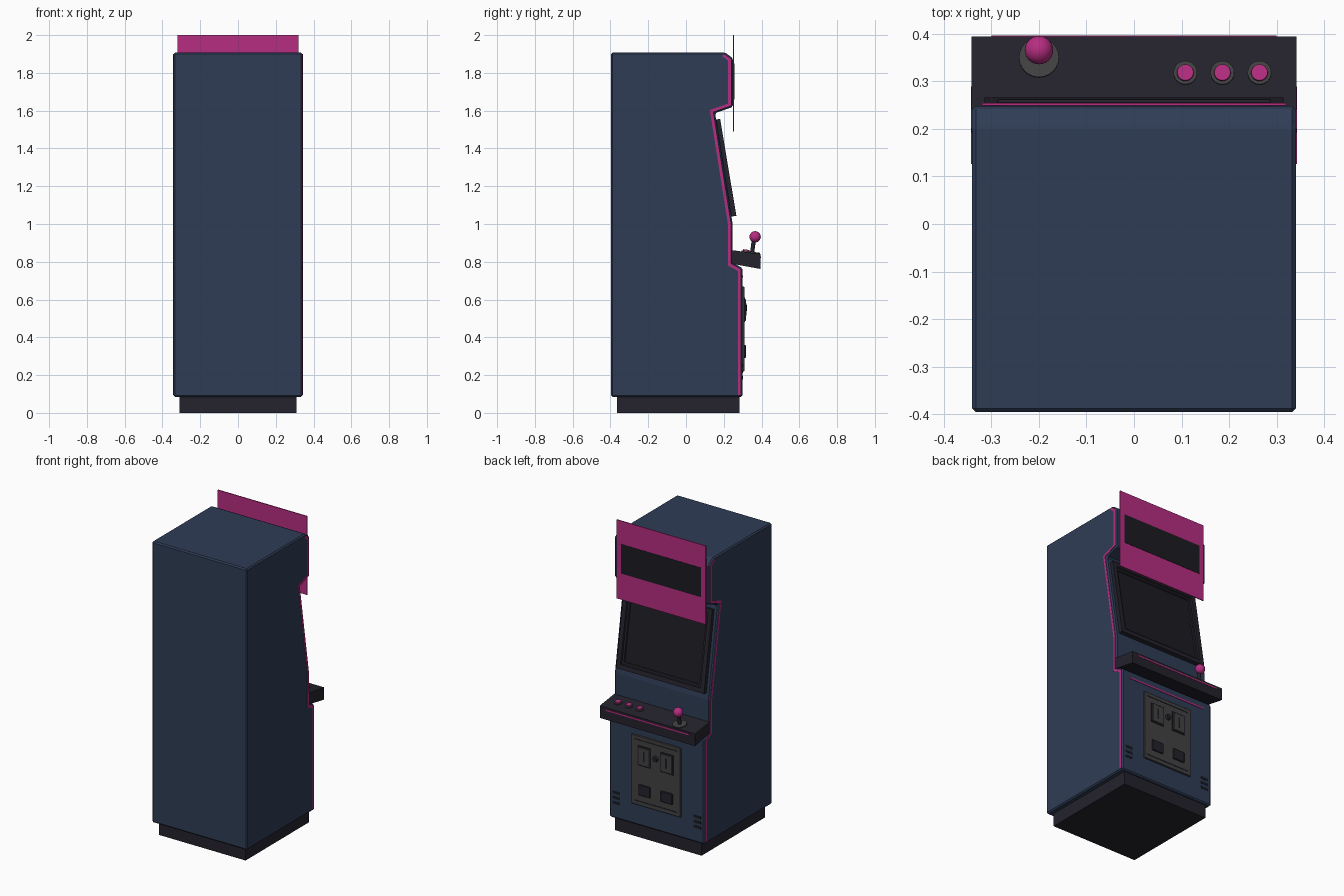
import bpy, bmesh, math
from mathutils import Vector

if "Cube" in bpy.data.objects:
    bpy.data.objects.remove(bpy.data.objects["Cube"])


def material(name, rgb):
    m = bpy.data.materials.new(name)
    m.diffuse_color = (*rgb, 1)
    m.use_nodes = True
    m.node_tree.nodes["Principled BSDF"].inputs["Base Color"].default_value = m.diffuse_color
    return m


NAVY = material("navy", (0.028, 0.046, 0.092))
DARK = material("charcoal", (0.018, 0.016, 0.025))
PINK = material("pink", (0.47, 0.027, 0.22))
GREY = material("grey", (0.055, 0.055, 0.057))
BLACK = material("screen_black", (0.012, 0.012, 0.016))


def finish(name, bm, mats, bevel=0):
    bmesh.ops.recalc_face_normals(bm, faces=bm.faces)
    me = bpy.data.meshes.new(name)
    bm.to_mesh(me)
    bm.free()
    ob = bpy.data.objects.new(name, me)
    bpy.context.collection.objects.link(ob)
    for m in mats:
        me.materials.append(m)
    if bevel:
        mod = ob.modifiers.new("bevel", 'BEVEL')
        mod.width = bevel
        mod.segments = 1
    return ob


def prism(name, pts, x0, x1, mat, bevel=0):
    """Extrude a (y, z) outline from x0 to x1."""
    bm = bmesh.new()
    f = bm.faces.new([bm.verts.new((x0, y, z)) for y, z in pts])
    ext = bmesh.ops.extrude_face_region(bm, geom=[f])["geom"]
    bmesh.ops.translate(bm, vec=(x1 - x0, 0, 0),
                        verts=[v for v in ext if isinstance(v, bmesh.types.BMVert)])
    return finish(name, bm, [mat], bevel)


def box(name, x, y, z, mat, bevel=0):
    """Box from (min, max) pairs."""
    return prism(name, [(y[0], z[0]), (y[1], z[0]), (y[1], z[1]), (y[0], z[1])],
                 x[0], x[1], mat, bevel)


def cylinder(name, loc, r, depth, rot, mat, r2=None, sides=24):
    bpy.ops.mesh.primitive_cone_add(vertices=sides, radius1=r, radius2=r if r2 is None else r2,
                                    depth=depth, location=loc, rotation=(rot, 0, 0))
    ob = bpy.context.object
    ob.name = name
    ob.data.materials.append(mat)
    bpy.ops.object.shade_smooth_by_angle()
    return ob


def offset(path, d):
    """Mitred offset of an open path to its left side."""
    p = [Vector(q) for q in path]
    out = []
    for i, q in enumerate(p):
        dirs = []
        if i > 0:
            dirs.append((q - p[i - 1]).normalized())
        if i < len(p) - 1:
            dirs.append((p[i + 1] - q).normalized())
        ns = [Vector((-t.y, t.x)) for t in dirs]
        n = sum(ns, Vector((0, 0))).normalized()
        out.append(tuple(q + n * (d / n.dot(ns[0]))))
    return out


# Cabinet body and plinth
FRONT = [(0.299, 0.085), (0.299, 0.767), (0.247, 0.795), (0.247, 1.0),
         (0.154, 1.587), (0.248, 1.62), (0.248, 1.878), (0.207, 1.908)]
prism("cabinet_body", FRONT + [(-0.396, 1.908), (-0.396, 0.085)], -0.341, 0.341, NAVY, 0.008)
box("plinth", (-0.31, 0.31), (-0.365, 0.283), (0, 0.09), DARK)

# Pink edge trim on both sides
edge = [(0.299, 0.095)] + FRONT[1:]
trim = offset(edge, 0.01) + offset(edge, 0.025)[::-1]
for side, s in (("left", -1), ("right", 1)):
    prism(side + "_trim", trim, s * 0.337, s * 0.343, PINK)

# Marquee sign
box("marquee_sign", (-0.32, 0.32), (0.249, 0.255), (1.49, 2.0), PINK)
box("marquee_panel", (-0.287, 0.287), (0.254, 0.257), (1.66, 1.85), BLACK)

# Monitor bezel with stepped recess down to the screen
bm = bmesh.new()
bmesh.ops.create_cube(bm, size=1)
bmesh.ops.scale(bm, vec=(0.63, 0.05, 0.52), verts=bm.verts)
face = max(bm.faces, key=lambda f: f.calc_center_median().y)
for thick, depth in ((0.04, 0), (0.004, -0.01), (0.018, 0), (0.004, -0.008)):
    bmesh.ops.inset_region(bm, faces=[face], thickness=thick, depth=depth)
face.material_index = 1
bezel = finish("monitor_bezel", bm, [DARK, BLACK])
bezel.location = (0, 0.199, 1.296)
bezel.rotation_euler.x = math.radians(9.5)

# Control panel with its front stripe
prism("control_panel", [(0.24, 0.862), (0.24, 0.79), (0.395, 0.762), (0.395, 0.841)],
      -0.342, 0.342, DARK)
box("panel_stripe", (-0.3, 0.3), (0.393, 0.397), (0.82, 0.829), PINK)
TILT = math.radians(-7.7)


def panel_z(y):
    return 0.862 - (y - 0.24) * 0.135


# Joystick
cylinder("joystick_base", (-0.2, 0.35, panel_z(0.35)), 0.042, 0.012, TILT, GREY)
cylinder("joystick_shaft", (-0.2, 0.355, 0.885), 0.011, 0.08, TILT, DARK)
bpy.ops.mesh.primitive_uv_sphere_add(segments=24, ring_count=16, radius=0.03,
                                     location=(-0.2, 0.366, 0.932))
ball = bpy.context.object
ball.name = "joystick_ball"
ball.data.materials.append(PINK)
bpy.ops.object.shade_smooth_by_angle()

# Push buttons
for i in range(3):
    x = 0.108 + 0.078 * i
    z = panel_z(0.318)
    cylinder(f"button_ring_{i + 1}", (x, 0.318, z), 0.025, 0.012, TILT, GREY)
    cylinder(f"button_{i + 1}", (x, 0.318, z + 0.004), 0.019, 0.018, TILT, PINK, 0.017)

# Stripe under the control panel
box("front_stripe", (-0.285, 0.285), (0.297, 0.302), (0.718, 0.728), PINK)

# Coin door
box("coin_door", (-0.178, 0.178), (0.29, 0.309), (0.22, 0.67), GREY, 0.003)
for label, z in (("upper", 0.642), ("lower", 0.245)):
    box(label + "_door_line", (-0.155, 0.155), (0.305, 0.311), (z, z + 0.006), DARK)
cylinder("door_lock", (0, 0.314, 0.555), 0.02, 0.02, -math.pi / 2, DARK, 0.015, 16)
for side, s in (("left", -1), ("right", 1)):
    c = s * 0.08
    box(side + "_coin_plate_rim", (c - 0.047, c + 0.047), (0.3, 0.313), (0.48, 0.61), DARK)
    box(side + "_coin_plate", (c - 0.04, c + 0.04), (0.3, 0.317), (0.487, 0.603), GREY, 0.003)
    box(side + "_coin_slot", (c - 0.006, c + 0.006), (0.312, 0.319), (0.515, 0.58), BLACK)
    box(side + "_coin_return", (c - 0.042, c + 0.042), (0.3, 0.317), (0.29, 0.36), DARK, 0.003)
    # Vent slots beside the coin door
    for i in range(3):
        z = 0.178 + 0.033 * i
        box(f"{side}_vent_{i + 1}", (s * 0.29 - 0.026, s * 0.29 + 0.026),
            (0.295, 0.301), (z, z + 0.016), BLACK)
